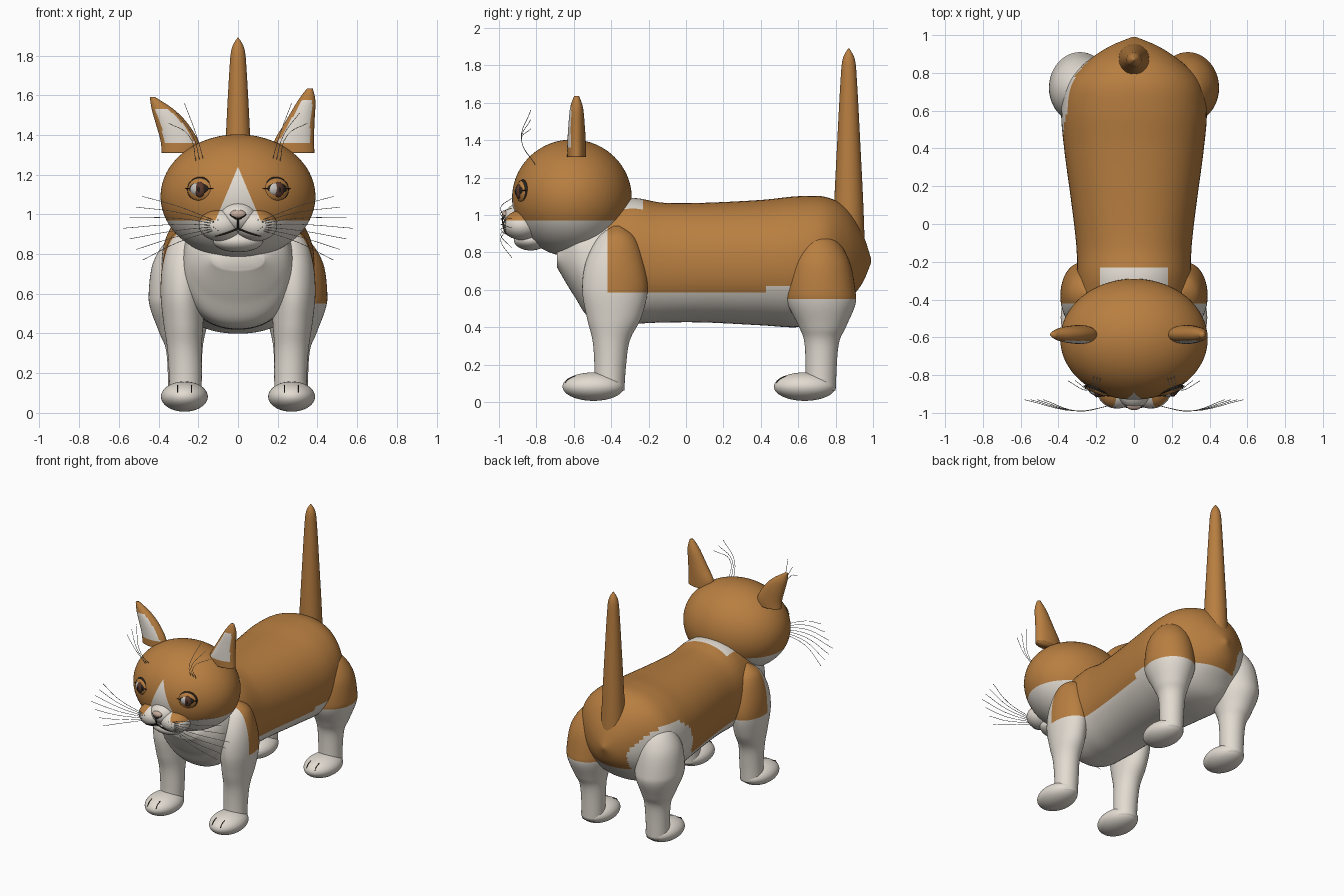
import bpy
import bmesh
import math
from mathutils import Matrix, Vector

default_cube = bpy.data.objects.get("Cube")
if default_cube:
    bpy.data.objects.remove(default_cube, do_unlink=True)


def make_material(name, red, green, blue):
    mat = bpy.data.materials.new(name)
    mat.use_nodes = True
    colour = (red, green, blue, 1)
    mat.diffuse_color = colour
    mat.node_tree.nodes["Principled BSDF"].inputs["Base Color"].default_value = colour
    return mat


ORANGE = make_material("orange fur", 0.48, 0.21, 0.052)
WHITE = make_material("white fur", 0.76, 0.71, 0.64)
BROWN = make_material("brown iris", 0.10, 0.04, 0.025)
DARK = make_material("dark line", 0.02, 0.014, 0.01)
PINK = make_material("nose pink", 0.55, 0.40, 0.33)
GREY = make_material("whisker grey", 0.55, 0.53, 0.5)


def finish(name, bm, mats, planes=(), rule=None):
    """Cut the colour borders, colour faces by rule, and add the object."""
    for point, normal in planes:
        geom = bm.verts[:] + bm.edges[:] + bm.faces[:]
        bmesh.ops.bisect_plane(bm, geom=geom, plane_co=point, plane_no=normal, dist=0.0005)
    bmesh.ops.recalc_face_normals(bm, faces=bm.faces[:])
    bm.normal_update()
    for face in bm.faces:
        face.smooth = True
        if rule:
            face.material_index = int(rule(face.calc_center_median(), face.normal))
    mesh = bpy.data.meshes.new(name)
    bm.to_mesh(mesh)
    bm.free()
    for mat in mats:
        mesh.materials.append(mat)
    obj = bpy.data.objects.new(name, mesh)
    bpy.context.collection.objects.link(obj)
    return obj


def spline(a, b, c, d, t):
    return 0.5 * (2 * b + (c - a) * t + (2 * a - 5 * b + 4 * c - d) * t ** 2
                  + (3 * b - a - 3 * c + d) * t ** 3)


def loft(name, stations, mats, planes=(), rule=None, along_y=False, power=1.0, sides=48, steps=7):
    """Skin smooth oval rings; a station is x, y, z, half width, half depth."""
    rows = [Vector(s) for s in stations]
    rows = [rows[0]] + rows + [rows[-1]]
    path = [spline(*rows[i:i + 4], k / steps) for i in range(len(rows) - 3) for k in range(steps)]
    path.append(rows[-1])
    bm = bmesh.new()
    rings = []
    for x, y, z, wide, deep in path:
        ring = []
        for k in range(sides):
            angle = math.tau * k / sides
            c, s = math.cos(angle), math.sin(angle)
            u = wide * math.copysign(abs(c) ** power, c)
            v = deep * math.copysign(abs(s) ** power, s)
            ring.append(bm.verts.new((x + u, y, z + v) if along_y else (x + u, y + v, z)))
        rings.append(ring)
    for low, high in zip(rings, rings[1:]):
        for k in range(sides):
            j = (k + 1) % sides
            bm.faces.new((low[k], low[j], high[j], high[k]))
    bm.faces.new(rings[0])
    bm.faces.new(rings[-1])
    return finish(name, bm, mats, planes, rule)


def ball(name, centre, radii, mats, planes=(), rule=None, turn=0.0, detail=32):
    bm = bmesh.new()
    shape = (Matrix.Translation(centre) @ Matrix.Rotation(turn, 4, "Z")
             @ Matrix.Diagonal((*radii, 1)))
    bmesh.ops.create_uvsphere(bm, u_segments=detail * 2, v_segments=detail, radius=1, matrix=shape)
    return finish(name, bm, mats, planes, rule)


def strand(name, points, thickness, mat):
    curve = bpy.data.curves.new(name, "CURVE")
    curve.dimensions = "3D"
    curve.bevel_depth = thickness
    curve.bevel_resolution = 1
    curve.resolution_u = 5
    line = curve.splines.new("BEZIER")
    line.bezier_points.add(len(points) - 1)
    for knot, co in zip(line.bezier_points, points):
        knot.co = co
        knot.handle_left_type = knot.handle_right_type = "AUTO"
    curve.materials.append(mat)
    obj = bpy.data.objects.new(name, curve)
    bpy.context.collection.objects.link(obj)


# Fur colour rules: 0 is orange, 1 is white
UP, BACK = (0, 0, 1), (0, 1, 0)
BELLY, SHOULDER, JAW = 0.585, -0.42, 0.97


def coat(c, n):
    nape = c.y < -0.23 and c.z > 1.03
    hip = c.x < -0.15 and ((c.y - 0.69) / 0.25) ** 2 + ((c.z - 0.64) / 0.28) ** 2 < 1
    flank = 0.62 if 0.42 < c.y < 0.56 else BELLY
    return c.y < SHOULDER or c.z < flank or nape or hip


def face_mask(c, n):
    return c.z < JAW or (c.y < -0.7 and abs(c.x) < 0.42 * (1.24 - c.z))


coat_cuts = [((0, SHOULDER, 0), BACK), ((0, -0.23, 0), BACK), ((0, 0, BELLY), UP), ((0, 0, 0.62), UP)]
mask_cuts = [((0, 0, JAW), UP), ((0, 0, 1.24), (1, 0, 0.42)), ((0, 0, 1.24), (-1, 0, 0.42))]
FUR = [ORANGE, WHITE]

# Torso, running from chest to rump
torso = [(-0.69, 0.77, 0.13, 0.05), (-0.6, 0.78, 0.24, 0.21), (-0.5, 0.74, 0.28, 0.3),
         (-0.3, 0.755, 0.3, 0.335), (-0.12, 0.745, 0.305, 0.32), (0.1, 0.745, 0.33, 0.32),
         (0.4, 0.745, 0.37, 0.335), (0.6, 0.75, 0.385, 0.35), (0.75, 0.765, 0.355, 0.33),
         (0.86, 0.785, 0.25, 0.25), (0.94, 0.77, 0.13, 0.14), (0.99, 0.755, 0.01, 0.01)]
loft("torso", [(0, y, z, w, d) for y, z, w, d in torso], FUR, coat_cuts, coat,
     along_y=True, power=0.92, sides=72, steps=9)

# Tail
loft("tail", [(0, 0.87, z, r, r) for z, r in
              ((0.86, 0.085), (1.08, 0.077), (1.4, 0.061), (1.7, 0.045), (1.83, 0.033), (1.89, 0.003))],
     [ORANGE])

# Legs and paws: height, x, y, half width, half depth
front_leg = [(0.94, 0.24, -0.37, 0.02, 0.02), (0.88, 0.25, -0.37, 0.09, 0.1),
             (0.75, 0.27, -0.38, 0.11, 0.155), (0.6, 0.28, -0.38, 0.11, 0.175),
             (0.45, 0.275, -0.385, 0.1, 0.145), (0.33, 0.27, -0.4, 0.087, 0.1),
             (0.2, 0.265, -0.405, 0.083, 0.085), (0.06, 0.265, -0.41, 0.08, 0.08)]
hind_leg = [(0.9, 0.265, 0.71, 0.02, 0.02), (0.86, 0.265, 0.71, 0.1, 0.1),
            (0.75, 0.28, 0.715, 0.15, 0.16), (0.6, 0.285, 0.72, 0.165, 0.185),
            (0.52, 0.285, 0.725, 0.155, 0.18), (0.4, 0.28, 0.73, 0.115, 0.125),
            (0.3, 0.27, 0.725, 0.09, 0.09), (0.06, 0.27, 0.72, 0.08, 0.08)]
for side, word in ((1, "left"), (-1, "right")):
    for kind, shape, paw_y in (("front", front_leg, -0.495), ("hind", hind_leg, 0.635)):
        rows = [(side * x, y, z, w, d) for z, x, y, w, d in shape]
        if kind == "front":
            loft(f"{word}_front_leg", rows, FUR, coat_cuts[::2], coat)
        elif side > 0:
            loft(f"{word}_hind_leg", rows, FUR, [((0, 0, 0.55), UP)], lambda c, n: c.z < 0.55)
        else:
            loft(f"{word}_hind_leg", rows, [WHITE])
        ball(f"{word}_{kind}_paw", (side * 0.27, paw_y, 0.082), (0.118, 0.165, 0.076), [WHITE])
        for offset in (-0.035, 0.035):
            x = side * 0.27 + offset
            strand(f"{word}_{kind}_toe_line", [(x, paw_y - 0.1, 0.138), (x, paw_y - 0.135, 0.122),
                                               (x, paw_y - 0.152, 0.1)], 0.003, DARK)

# Head and muzzle
ball("head", (0, -0.61, 1.09), (0.39, 0.32, 0.313), FUR, mask_cuts, face_mask, detail=48)
ball("nose_bridge", (0, -0.86, 0.985), (0.1, 0.115, 0.085), FUR, mask_cuts, face_mask)
ball("chin", (0, -0.83, 0.865), (0.125, 0.09, 0.055), [WHITE])
ball("nose", (0, -0.963, 1.0), (0.04, 0.022, 0.023), [PINK], detail=16)
strand("nose_edge", [(-0.04, -0.968, 1.0), (0, -0.98, 0.977), (0.04, -0.968, 1.0)], 0.004, DARK)
strand("lip_groove", [(0, -0.982, 0.975), (0, -0.975, 0.925)], 0.004, DARK)

# Ears: height, x, half width, half depth
ears = {"left": [(1.31, 0.283, 0.102, 0.05), (1.37, 0.283, 0.1, 0.05), (1.46, 0.31, 0.075, 0.045),
                 (1.57, 0.345, 0.045, 0.035), (1.635, 0.362, 0.014, 0.014)],
        "right": [(1.31, -0.29, 0.095, 0.05), (1.37, -0.295, 0.095, 0.05), (1.46, -0.335, 0.08, 0.045),
                  (1.53, -0.38, 0.055, 0.035), (1.59, -0.43, 0.014, 0.014)]}
for word, rows in ears.items():
    top = rows[-1][0] - 0.06
    loft(f"{word}_ear", [(x, -0.585, z, w, d) for z, x, w, d in rows], FUR,
         [((0, 0, 1.36), UP), ((0, 0, top), UP)],
         lambda c, n: 1.36 < c.z < top and n.y < -0.84)

# Eyes, whisker pads and whiskers
for side, word in ((1, "left"), (-1, "right")):
    turn = side * math.radians(20)

    def eye_part(part, across, out, rise, radii, mat):
        place = Vector((side * 0.19, -0.872, 1.125)) + Matrix.Rotation(turn, 3, "Z") @ Vector((across, -out, rise))
        ball(f"{word}_{part}", place, radii, [mat], turn=turn, detail=16)

    eye_part("eye_rim", 0, 0, 0, (0.07, 0.026, 0.064), DARK)
    eye_part("eyelid", 0, 0.006, 0, (0.064, 0.026, 0.058), ORANGE)
    eye_part("eye_opening", 0, 0.014, 0.004, (0.055, 0.023, 0.036), DARK)
    eye_part("eye_white", -0.008, 0.017, 0.002, (0.04, 0.023, 0.034), GREY)
    eye_part("iris", 0.006, 0.02, 0, (0.03, 0.023, 0.04), BROWN)
    eye_part("pupil", 0.006, 0.03, 0, (0.011, 0.016, 0.022), DARK)
    eye_part("lash_line", 0, 0.012, 0.006, (0.078, 0.014, 0.005), DARK)

    ball(f"{word}_whisker_pad", (side * 0.09, -0.875, 0.945), (0.108, 0.102, 0.08),
         FUR, mask_cuts, face_mask)
    strand(f"{word}_mouth_line", [(0, -0.972, 0.928), (side * 0.05, -0.966, 0.908),
                                  (side * 0.11, -0.945, 0.893), (side * 0.165, -0.9, 0.9)], 0.005, DARK)
    for k in range(7):
        spread = (k - 3) / 3
        start = 0.945 + 0.025 * spread
        reach = 0.58 - 0.1 * abs(spread)
        strand(f"{word}_whisker", [(side * 0.12, -0.96, start),
                                   (side * 0.3, -0.99, 0.95 + 0.09 * spread),
                                   (side * reach, -0.93, 0.93 + 0.16 * spread)], 0.0016, GREY)
        ball(f"{word}_whisker_root", (side * (0.1 + 0.012 * (k % 3)), -0.969, start), (0.004,) * 3,
             [DARK], detail=4)
    for k in range(3):
        x = 0.17 + 0.02 * k
        strand(f"{word}_brow_whisker", [(side * x, -0.8, 1.26), (side * (x + 0.04), -0.88, 1.4),
                                        (side * (x + 0.1 + 0.02 * k), -0.83, 1.56 - 0.05 * k)], 0.0016, GREY)
